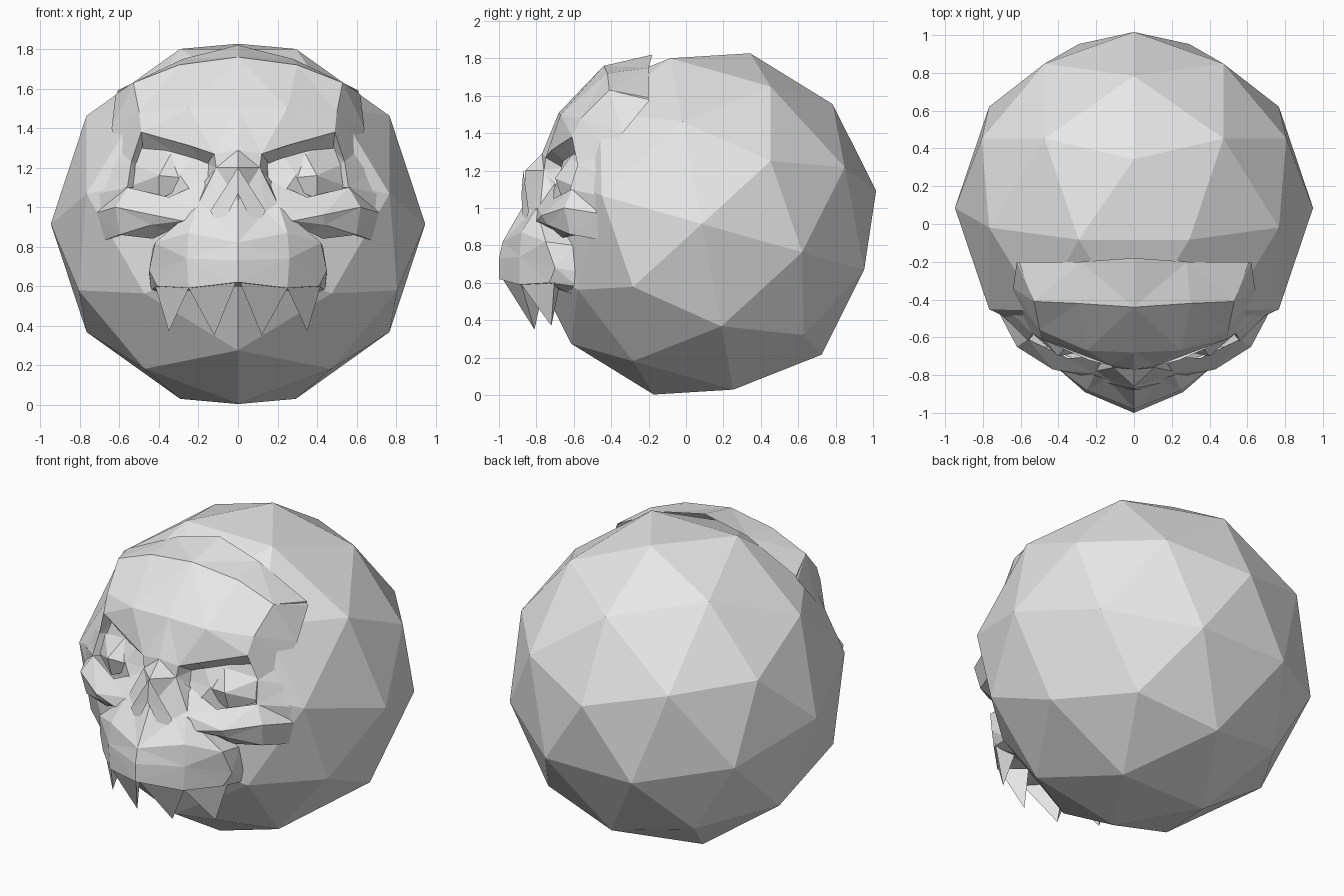
import bpy, bmesh
from math import radians
from mathutils import Matrix, Vector

if "Cube" in bpy.data.objects:
    bpy.data.objects.remove(bpy.data.objects["Cube"], do_unlink=True)

grey = bpy.data.materials.new("plain grey")
grey.use_nodes = True
grey.diffuse_color = (0.8, 0.8, 0.8, 1)
grey.node_tree.nodes["Principled BSDF"].inputs["Base Color"].default_value = (0.8, 0.8, 0.8, 1)


def add_object(name, bm, mirrored=True):
    """Turn a bmesh into a flat shaded object, mirrored across x when asked."""
    mesh = bpy.data.meshes.new(name)
    bm.to_mesh(mesh)
    bm.free()
    mesh.materials.append(grey)
    obj = bpy.data.objects.new(name, mesh)
    bpy.context.scene.collection.objects.link(obj)
    if mirrored:
        modifier = obj.modifiers.new("left and right", 'MIRROR')
        modifier.use_clip = True
        modifier.merge_threshold = 0.002
    return obj


def outward(bm):
    """Make every face of an open shell look away from the middle of the head."""
    middle = Vector((0, 0.085, 0.915))
    bm.normal_update()
    for face in bm.faces:
        if face.normal.dot(face.calc_center_median() - middle) < 0:
            face.normal_flip()


def loft(name, *rows):
    """Skin rows of points, each row having the same number of points."""
    bm = bmesh.new()
    grid = [[bm.verts.new(point) for point in row] for row in rows]
    for upper, lower in zip(grid, grid[1:]):
        for i in range(len(upper) - 1):
            bm.faces.new((upper[i], lower[i], lower[i + 1], upper[i + 1]))
    bmesh.ops.remove_doubles(bm, verts=bm.verts, dist=0.001)
    bmesh.ops.triangulate(bm, faces=bm.faces)
    outward(bm)
    return add_object(name, bm)


def cone(name, tip, *base):
    """Join a closed ring of points to a tip."""
    bm = bmesh.new()
    top = bm.verts.new(tip)
    ring = [bm.verts.new(point) for point in base]
    for a, b in zip(ring, ring[1:] + ring[:1]):
        bm.faces.new((a, b, top))
    bm.faces.new(ring)
    bmesh.ops.recalc_face_normals(bm, faces=bm.faces)
    return add_object(name, bm)


# Faceted ball, tilted back, with hollows for the eyes and the cheeks
bm = bmesh.new()
place = (Matrix.Translation((0, 0.085, 0.915)) @ Matrix.Rotation(radians(-15.8), 4, 'X')
         @ Matrix.Rotation(radians(90), 4, 'Z'))
bmesh.ops.create_icosphere(bm, subdivisions=2, radius=0.948, matrix=place)
for vert in bm.verts:
    side = abs(vert.co.x)
    if vert.co.y < -0.6 and 0.2 < side < 0.6:
        vert.co.y += 0.1
        if vert.co.z < 0.9:
            vert.co.z -= 0.05
add_object("head_ball", bm, mirrored=False)

# Forehead, from the crown fold to the brow edge and the underside of the brow
loft("forehead",
     [(0, -.18, 1.82), (.28, -.2, 1.75), (.61, -.2, 1.59), (.61, -.2, 1.58)],
     [(0, -.44, 1.76), (.3, -.42, 1.72), (.53, -.41, 1.63), (.62, -.2, 1.57)],
     [(0, -.68, 1.51), (.25, -.67, 1.5), (.5, -.56, 1.48), (.64, -.34, 1.4)],
     [(0, -.77, 1.29), (.12, -.75, 1.27), (.49, -.61, 1.38), (.62, -.42, 1.3)])
loft("brow_underside",
     [(.12, -.75, 1.27), (.24, -.72, 1.31), (.49, -.61, 1.38)],
     [(.17, -.63, 1.2), (.24, -.63, 1.23), (.48, -.52, 1.28)])

# Bridge of the nose and the inner edge of the eye socket
loft("nose_bridge",
     [(0, -.77, 1.29), (.12, -.75, 1.27), (.16, -.64, 1.22)],
     [(0, -.86, 1.2), (.11, -.76, 1.2), (.17, -.66, 1.12)],
     [(0, -.86, 1.03), (.14, -.82, .98), (.21, -.78, 1.0)])
loft("nostril",
     [(0, -.87, 1.2), (.14, -.84, .98)],
     [(0, -.88, 1.07), (.09, -.87, .89)])

# Outer edge of the eye socket running into the temple
loft("socket_side",
     [(.48, -.52, 1.3), (.49, -.61, 1.38), (.62, -.42, 1.3)],
     [(.5, -.52, 1.22), (.54, -.58, 1.23), (.68, -.44, 1.18)],
     [(.5, -.55, 1.1), (.56, -.62, 1.1), (.74, -.44, 1.06)])

# Eye, a shallow faceted bump
cone("eye", (.4, -.7, 1.16), (.19, -.66, 1.14), (.34, -.62, 1.27),
     (.53, -.54, 1.22), (.56, -.56, 1.1), (.4, -.66, 1.04))

# Cheekbone, from the lower lid to the underside of the arch
loft("cheekbone",
     [(.11, -.76, 1.2), (.17, -.7, 1.13), (.35, -.71, 1.05), (.56, -.61, 1.1), (.75, -.44, 1.06)],
     [(.14, -.82, .98), (.22, -.79, 1.0), (.43, -.77, .96), (.62, -.65, 1.0), (.72, -.46, .97)],
     [(.21, -.8, .97), (.28, -.8, .93), (.44, -.74, .91), (.6, -.62, .86), (.68, -.46, .83)],
     [(.25, -.72, .9), (.35, -.7, .88), (.43, -.66, .84), (.55, -.52, .87), (.64, -.4, .86)])

# Muzzle with its lip turned under
loft("muzzle",
     [(0, -.86, 1.03), (.14, -.82, .98), (.21, -.8, 1.0), (.25, -.7, .95)],
     [(0, -.98, .82), (.25, -.88, .87), (.42, -.75, .82), (.43, -.6, .8)],
     [(0, -1, .73), (.26, -.89, .74), (.45, -.7, .68), (.45, -.58, .66)],
     [(0, -1, .62), (.25, -.89, .59), (.41, -.73, .6), (.44, -.58, .58)],
     [(0, -.78, .6), (.24, -.72, .58), (.34, -.64, .55), (.4, -.56, .52)])

# Two pairs of pointed teeth
cone("front_tooth", (.12, -.81, .35), (.01, -.98, .62), (.25, -.88, .59), (.13, -.76, .58))
cone("side_tooth", (.35, -.72, .37), (.25, -.88, .59), (.44, -.7, .67), (.3, -.68, .57))
